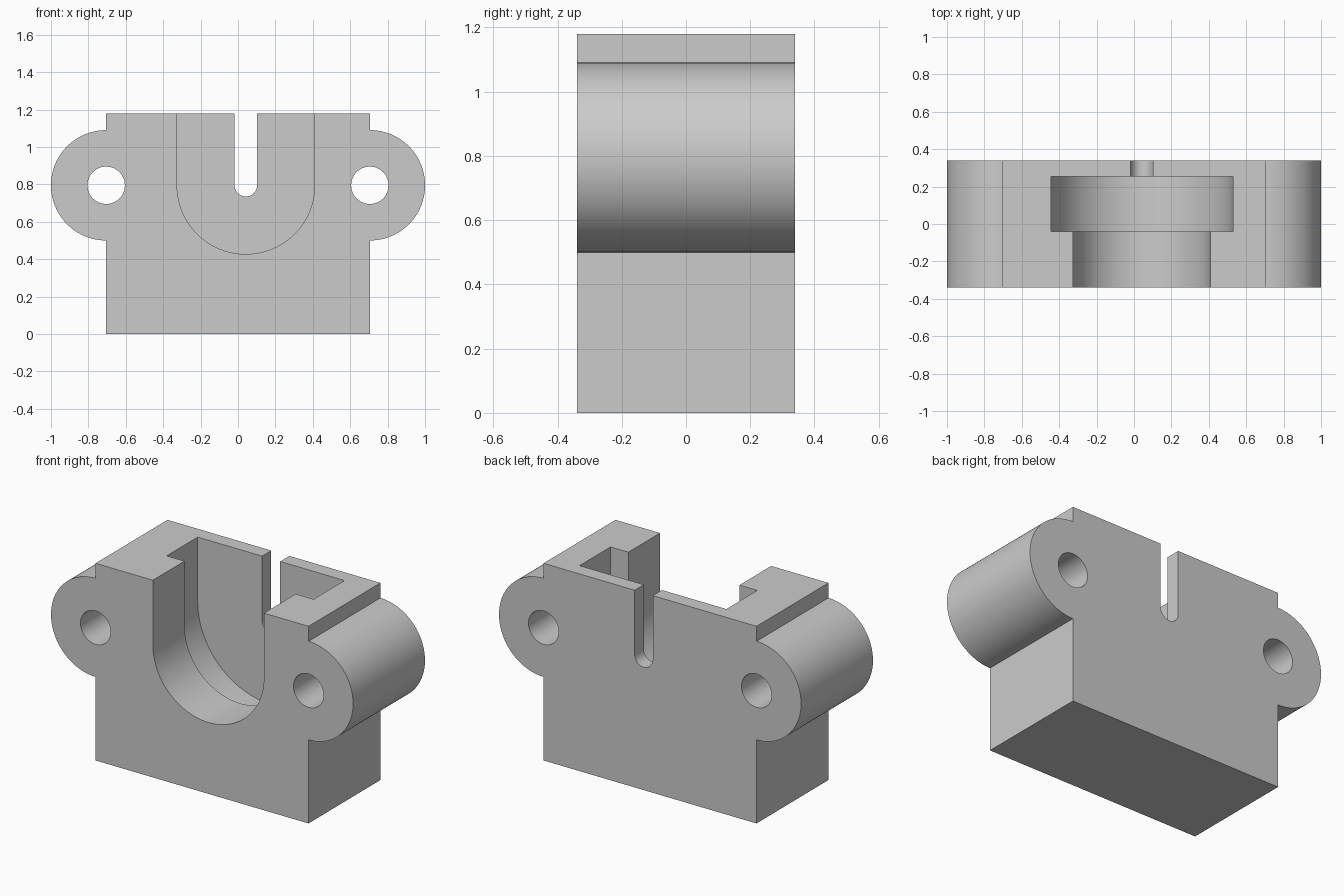
import bpy
import bmesh
from math import cos, sin, pi, radians

cube = bpy.data.objects.get("Cube")
if cube:
    bpy.data.objects.remove(cube, do_unlink=True)

HALF_W, HEIGHT, HALF_D = 0.705, 1.18, 0.34
AXIS_Z = 0.795          # shared height of all bores
EAR_R, BOLT_R = 0.295, 0.1
CHANNEL_X = 0.042

grey = bpy.data.materials.new("plain grey")
grey.use_nodes = True
colour = (0.6, 0.6, 0.6, 1)
grey.diffuse_color = colour
grey.node_tree.nodes["Principled BSDF"].inputs["Base Color"].default_value = colour


def arc(cx, radius, start, end, steps):
    """Points on an arc about the bore axis, angles in degrees."""
    angles = [radians(start + (end - start) * i / steps) for i in range(steps + 1)]
    return [(cx + radius * cos(a), AXIS_Z + radius * sin(a)) for a in angles]


def extrude(name, outline, y0, y1):
    """Extrude an XZ outline from y0 to y1."""
    bm = bmesh.new()
    face = bm.faces.new([bm.verts.new((x, y0, z)) for x, z in outline])
    result = bmesh.ops.extrude_face_region(bm, geom=[face])
    moved = [v for v in result["geom"] if isinstance(v, bmesh.types.BMVert)]
    bmesh.ops.translate(bm, verts=moved, vec=(0, y1 - y0, 0))
    bmesh.ops.recalc_face_normals(bm, faces=bm.faces)
    mesh = bpy.data.meshes.new(name)
    bm.to_mesh(mesh)
    bm.free()
    mesh.materials.append(grey)
    obj = bpy.data.objects.new(name, mesh)
    bpy.context.collection.objects.link(obj)
    return obj


def u_channel(name, cx, radius, y0, y1):
    """Open-topped U-shaped cutter."""
    top = HEIGHT + 0.2
    outline = [(cx + radius, top), (cx - radius, top)] + arc(cx, radius, 180, 360, 48)
    return extrude(name, outline, y0, y1)


# Block with a rounded ear on each side
right_half = [(HALF_W, 0)] + arc(HALF_W, EAR_R, -90, 90, 64) + [(HALF_W, HEIGHT)]
left_half = [(-x, z) for x, z in reversed(right_half)]
body = extrude("mount_body", right_half + left_half, -HALF_D, HALF_D)

# Front opening, wider inner pocket, narrow rear slot, bolt holes
cutters = [
    u_channel("front_opening_cutter", CHANNEL_X, 0.368, -0.5, 0.0),
    u_channel("pocket_cutter", CHANNEL_X, 0.486, -0.04, 0.253),
    u_channel("rear_slot_cutter", CHANNEL_X, 0.06, 0.1, 0.5),
]
for side in (-1, 1):
    ring = arc(side * HALF_W, BOLT_R, 0, 360, 48)[:-1]
    cutters.append(extrude("bolt_hole_cutter", ring, -0.5, 0.5))

bpy.ops.object.select_all(action="DESELECT")
bpy.context.view_layer.objects.active = body
body.select_set(True)
for cutter in cutters:
    cutter.hide_render = True
    mod = body.modifiers.new(cutter.name, "BOOLEAN")
    mod.operation = "DIFFERENCE"
    mod.solver = "EXACT"
    mod.object = cutter
    bpy.ops.object.modifier_apply(modifier=mod.name)
    bpy.data.objects.remove(cutter, do_unlink=True)

bpy.ops.object.shade_smooth_by_angle(angle=radians(30))
